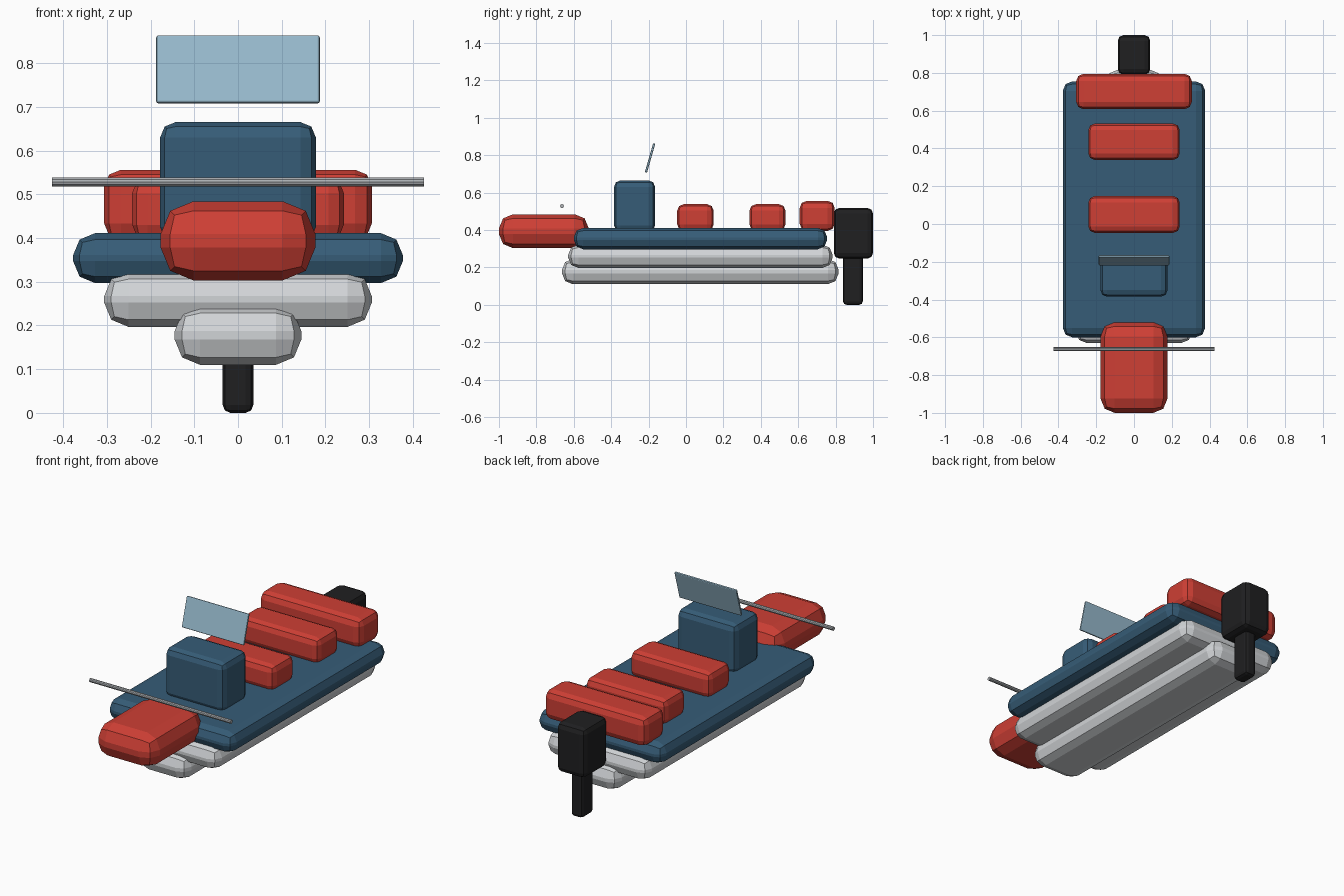
import bpy, math

if "Cube" in bpy.data.objects:
    bpy.data.objects.remove(bpy.data.objects["Cube"])

def material(name, rgb):
    m = bpy.data.materials.new(name)
    m.diffuse_color = (*rgb, 1)
    m.use_nodes = True
    m.node_tree.nodes["Principled BSDF"].inputs["Base Color"].default_value = m.diffuse_color
    return m

RED = material("red", (0.62, 0.05, 0.035))
NAVY = material("navy blue", (0.037, 0.108, 0.185))
GREY = material("light grey", (0.64, 0.66, 0.68))
BLACK = material("black", (0.014, 0.014, 0.015))
GLASS = material("pale blue glass", (0.31, 0.49, 0.61))
STEEL = material("steel", (0.42, 0.44, 0.46))

def finish(ob, name, mat):
    ob.name = name
    ob.data.materials.append(mat)
    return ob

def block(name, half_x, y, z, bevel, mat, tilt=0):
    """Bevelled box, symmetric in x, spanning the y and z ranges."""
    bpy.ops.mesh.primitive_cube_add(size=1, location=(0, sum(y) / 2, sum(z) / 2))
    ob = finish(bpy.context.object, name, mat)
    ob.scale = (2 * half_x, y[1] - y[0], z[1] - z[0])
    bpy.ops.object.transform_apply(location=False, rotation=False, scale=True)
    ob.rotation_euler.x = tilt
    mod = ob.modifiers.new("soft edges", 'BEVEL')
    mod.width = bevel
    mod.segments = 2
    mod.limit_method = 'NONE'
    return ob

# Stepped hull and deck
block("keel", 0.145, (-0.663, 0.816), (0.11, 0.245), 0.058, GREY)
block("lower_hull", 0.306, (-0.63, 0.784), (0.197, 0.322), 0.055, GREY)
block("deck", 0.377, (-0.60, 0.755), (0.297, 0.411), 0.05, NAVY)

# Bow cushion
block("bow", 0.177, (-1.0, -0.52), (0.303, 0.484), 0.075, RED)

# Console and tilted windscreen
block("console", 0.178, (-0.385, -0.165), (0.39, 0.665), 0.035, NAVY)
block("windscreen", 0.187, (-0.198, -0.186), (0.705, 0.866), 0.005, GLASS, math.radians(-16))

# Seats
block("front_seat", 0.242, (-0.047, 0.148), (0.395, 0.538), 0.035, RED)
block("middle_seat", 0.242, (0.339, 0.532), (0.395, 0.538), 0.035, RED)
block("rear_bench", 0.306, (0.608, 0.795), (0.395, 0.556), 0.038, RED)

# Outboard motor
block("motor_cowl", 0.086, (0.79, 1.0), (0.247, 0.518), 0.03, BLACK)
block("motor_leg", 0.035, (0.84, 0.945), (0.0, 0.28), 0.018, BLACK)

# Bow rail
bpy.ops.mesh.primitive_cylinder_add(vertices=10, radius=0.0105, depth=0.85,
                                    location=(0, -0.663, 0.528), rotation=(0, math.pi / 2, 0))
finish(bpy.context.object, "bow_rail", STEEL)
